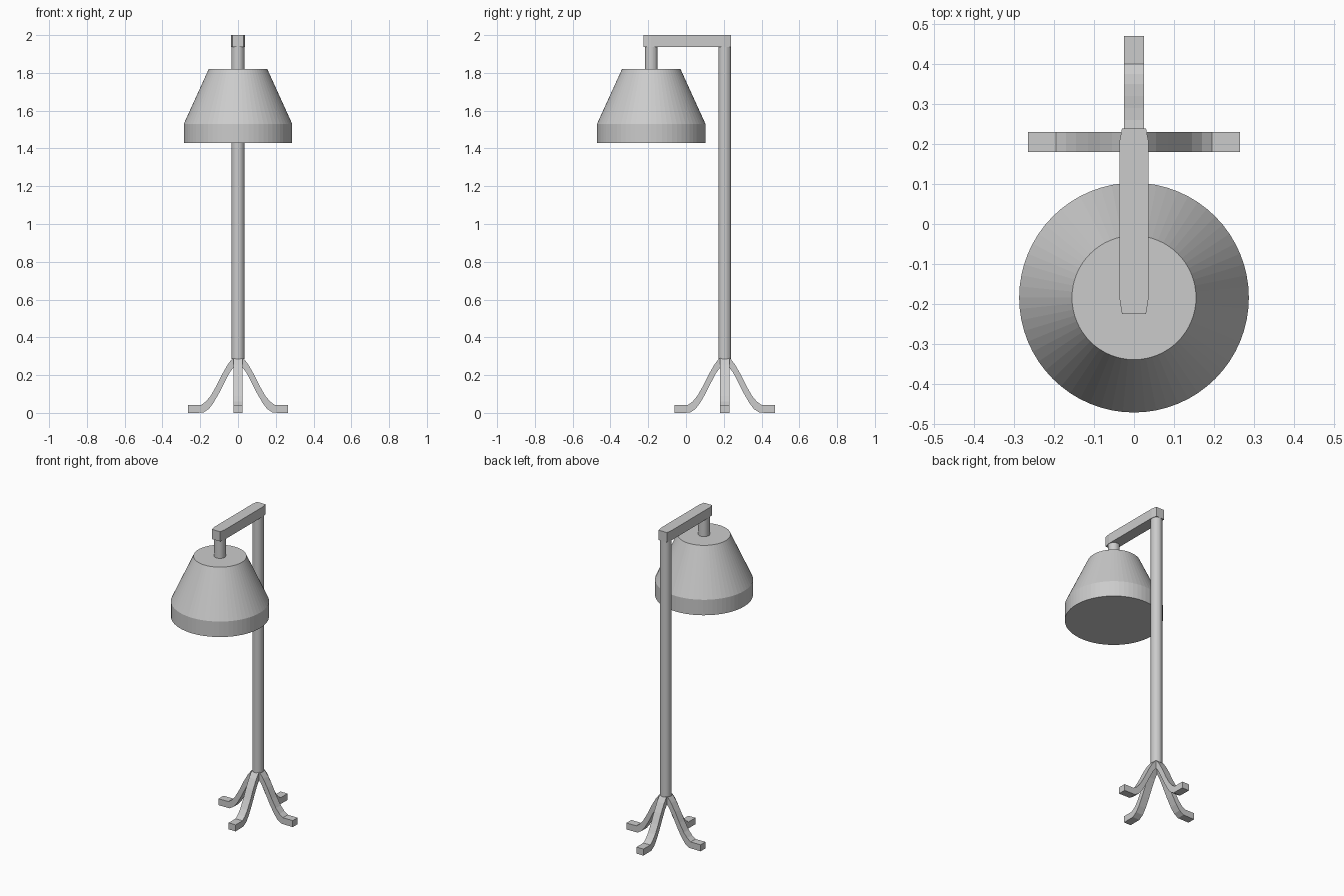
import bpy, bmesh
from math import cos, sin, pi
from mathutils import Matrix, Vector

if "Cube" in bpy.data.objects:
    bpy.data.objects.remove(bpy.data.objects["Cube"])

POLE_Y, SHADE_Y = 0.205, -0.184


def finish(name, bm):
    bmesh.ops.recalc_face_normals(bm, faces=bm.faces)
    mesh = bpy.data.meshes.new(name)
    bm.to_mesh(mesh)
    bm.free()
    ob = bpy.data.objects.new(name, mesh)
    bpy.context.collection.objects.link(ob)
    return ob


def lathe(name, y, profile, sides):
    """Closed solid of revolution from (radius, z) points."""
    bm = bmesh.new()
    rings = [[bm.verts.new((r * cos(2 * pi * i / sides), y + r * sin(2 * pi * i / sides), z))
              for i in range(sides)] for r, z in profile]
    for a, b in zip(rings, rings[1:]):
        for i in range(sides):
            j = (i + 1) % sides
            bm.faces.new((a[i], a[j], b[j], b[i]))
    bm.faces.new(rings[0])
    bm.faces.new(rings[-1])
    return finish(name, bm)


# upright pole, hanging stem and lamp shade
lathe("pole", POLE_Y, [(0.034, 0.285), (0.034, 1.94)], 32)
lathe("shade_stem", SHADE_Y, [(0.034, 1.815), (0.034, 1.94)], 32)
lathe("lamp_shade", SHADE_Y, [(0.287, 1.43), (0.287, 1.53), (0.155, 1.82)], 64)

# horizontal arm with slightly tapered ends
outline = [(0.030, -0.225), (0.0365, -0.185), (0.0365, 0.205), (0.030, 0.239)]
outline += [(-x, y) for x, y in reversed(outline)]
bm = bmesh.new()
face = bm.faces.new([bm.verts.new((x, y, 1.937)) for x, y in outline])
top = bmesh.ops.extrude_face_region(bm, geom=[face])["geom"]
bmesh.ops.translate(bm, vec=(0, 0, 0.063),
                    verts=[v for v in top if isinstance(v, bmesh.types.BMVert)])
finish("arm", bm)

# curved feet: upper and lower edges of the side profile (distance from pole, z)
upper = [(0.0, 0.295), (0.03, 0.288), (0.055, 0.255), (0.085, 0.203), (0.115, 0.142),
         (0.145, 0.09), (0.17, 0.06), (0.195, 0.042), (0.265, 0.042)]
lower = [(0.0, 0.27), (0.027, 0.236), (0.045, 0.212), (0.07, 0.165), (0.1, 0.105),
         (0.13, 0.053), (0.155, 0.02), (0.185, 0.001), (0.265, 0.0)]
for n, name in enumerate(("right_leg", "back_leg", "left_leg", "front_leg")):
    bm = bmesh.new()
    rings = [[bm.verts.new(p) for p in ((u, -0.025, uz), (u, 0.025, uz),
                                        (l, 0.025, lz), (l, -0.025, lz))]
             for (u, uz), (l, lz) in zip(upper, lower)]
    for a, b in zip(rings, rings[1:]):
        for i in range(4):
            j = (i + 1) % 4
            bm.faces.new((a[i], a[j], b[j], b[i]))
    bm.faces.new(rings[0])
    bm.faces.new(rings[-1])
    bm.transform(Matrix.Translation(Vector((0, POLE_Y, 0))) @ Matrix.Rotation(n * pi / 2, 4, "Z"))
    finish(name, bm)
